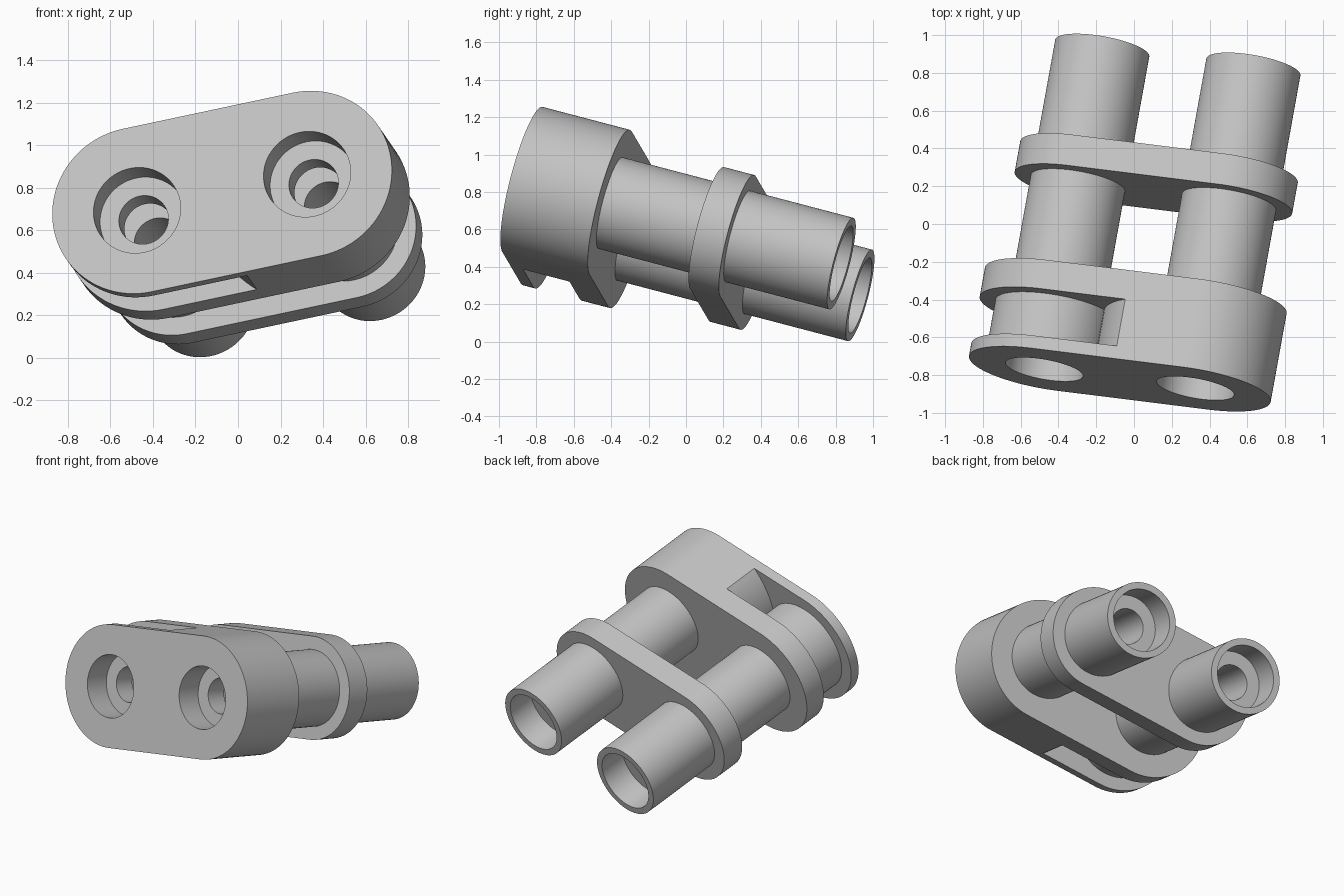
import bpy, bmesh, math
from mathutils import Vector, Matrix

default = bpy.data.objects.get("Cube")
if default:
    bpy.data.objects.remove(default, do_unlink=True)

# Local frame: X joins the two bores, Y runs along the tubes, Z is across
axis = Vector((0.172, 0.953, -0.25)).normalized()
side = Vector((0.8, -0.1, 0.17))
side = (side - axis * side.dot(axis)).normalized()
across = side.cross(axis)
FRAME = Matrix((side, axis, across)).transposed().to_4x4()
FRAME.translation = (-0.475, -0.77, 0.693)

SPACING = 0.824
BORES = (0.0, SPACING)
SEG = 96

grey = bpy.data.materials.new("light grey")
grey.use_nodes = True
colour = (0.55, 0.55, 0.55, 1)
grey.diffuse_color = colour
grey.node_tree.nodes["Principled BSDF"].inputs["Base Color"].default_value = colour


def finish(name, bm):
    bmesh.ops.recalc_face_normals(bm, faces=bm.faces)
    mesh = bpy.data.meshes.new(name)
    bm.to_mesh(mesh)
    bm.free()
    mesh.materials.append(grey)
    obj = bpy.data.objects.new(name, mesh)
    bpy.context.collection.objects.link(obj)
    obj.matrix_world = FRAME
    return obj


def extrude(name, outline, start, end):
    """Prism from an outline of (x, z) points, along Y."""
    bm = bmesh.new()
    face = bm.faces.new([bm.verts.new((x, start, z)) for x, z in outline])
    geom = bmesh.ops.extrude_face_region(bm, geom=[face])["geom"]
    moved = [g for g in geom if isinstance(g, bmesh.types.BMVert)]
    bmesh.ops.translate(bm, verts=moved, vec=(0, end - start, 0))
    return finish(name, bm)


def arc(x, radius, first, sweep, count):
    return [(x + radius * math.cos(first + sweep * i / count),
             radius * math.sin(first + sweep * i / count)) for i in range(count + 1)]


def cylinder(name, x, radius, start, end):
    return extrude(name, arc(x, radius, 0, math.tau, SEG)[:-1], start, end)


def stadium(name, radius, start, end):
    half = math.pi / 2
    outline = arc(SPACING, radius, -half, math.pi, SEG // 2)
    outline += arc(0, radius, half, math.pi, SEG // 2)
    return extrude(name, outline, start, end)


def lathe(name, x, profile):
    """Closed solid turned around the Y axis from (distance, radius) pairs."""
    bm = bmesh.new()
    rings = [[bm.verts.new((x + px, d, pz)) for px, pz in arc(0, r, 0, math.tau, SEG)[:-1]]
             for d, r in profile]
    for a, b in zip(rings, rings[1:]):
        for i in range(SEG):
            j = (i + 1) % SEG
            bm.faces.new((a[i], a[j], b[j], b[i]))
    bm.faces.new(rings[0])
    bm.faces.new(rings[-1])
    return finish(name, bm)


def cut(obj, cutter):
    """Subtract the cutter, then discard it."""
    cutter.hide_render = True
    mod = obj.modifiers.new("cut", "BOOLEAN")
    mod.operation, mod.solver, mod.object = "DIFFERENCE", "EXACT", cutter
    bpy.context.view_layer.objects.active = obj
    bpy.ops.object.modifier_apply(modifier=mod.name)
    bpy.data.objects.remove(cutter, do_unlink=True)


def bore_cutter(x):
    wide, narrow = 0.208, 0.118
    return lathe("bore_cutter", x, [
        (-0.1, wide), (0.18, wide), (0.18, narrow), (0.33, narrow),
        (0.33, wide), (0.6, wide), (0.6, narrow), (1.59, narrow),
        (1.59, wide), (1.9, wide)])


# Front block, with a slot that leaves a round core on one side
block = stadium("front_block", 0.405, 0, 0.49)
slot = extrude("slot_cutter", [(-0.6, -0.6), (0.7, -0.6), (0.7, 0.6), (-0.6, 0.6)], 0.07, 0.33)
cut(slot, cylinder("core_cutter", 0, 0.32, 0, 0.5))
cut(slot, cylinder("end_cutter", SPACING, 0.55, 0, 0.5))
cut(block, slot)

# Middle plate that joins the tubes
plate = stadium("middle_plate", 0.34, 1.035, 1.205)
parts = [block, plate]

# Tubes with stepped bores
for name, x in zip(("right_tube", "left_tube"), BORES):
    tube = cylinder(name, x, 0.253, 0.49, 1.785)
    cut(tube, bore_cutter(x))
    cut(block, bore_cutter(x))
    cut(plate, cylinder("plate_hole_cutter", x, 0.245, 1, 1.3))
    parts.append(tube)

# Smooth curved walls, keep rims sharp
bpy.ops.object.select_all(action="DESELECT")
for obj in parts:
    obj.select_set(True)
bpy.context.view_layer.objects.active = block
bpy.ops.object.shade_smooth_by_angle(angle=math.radians(30))
